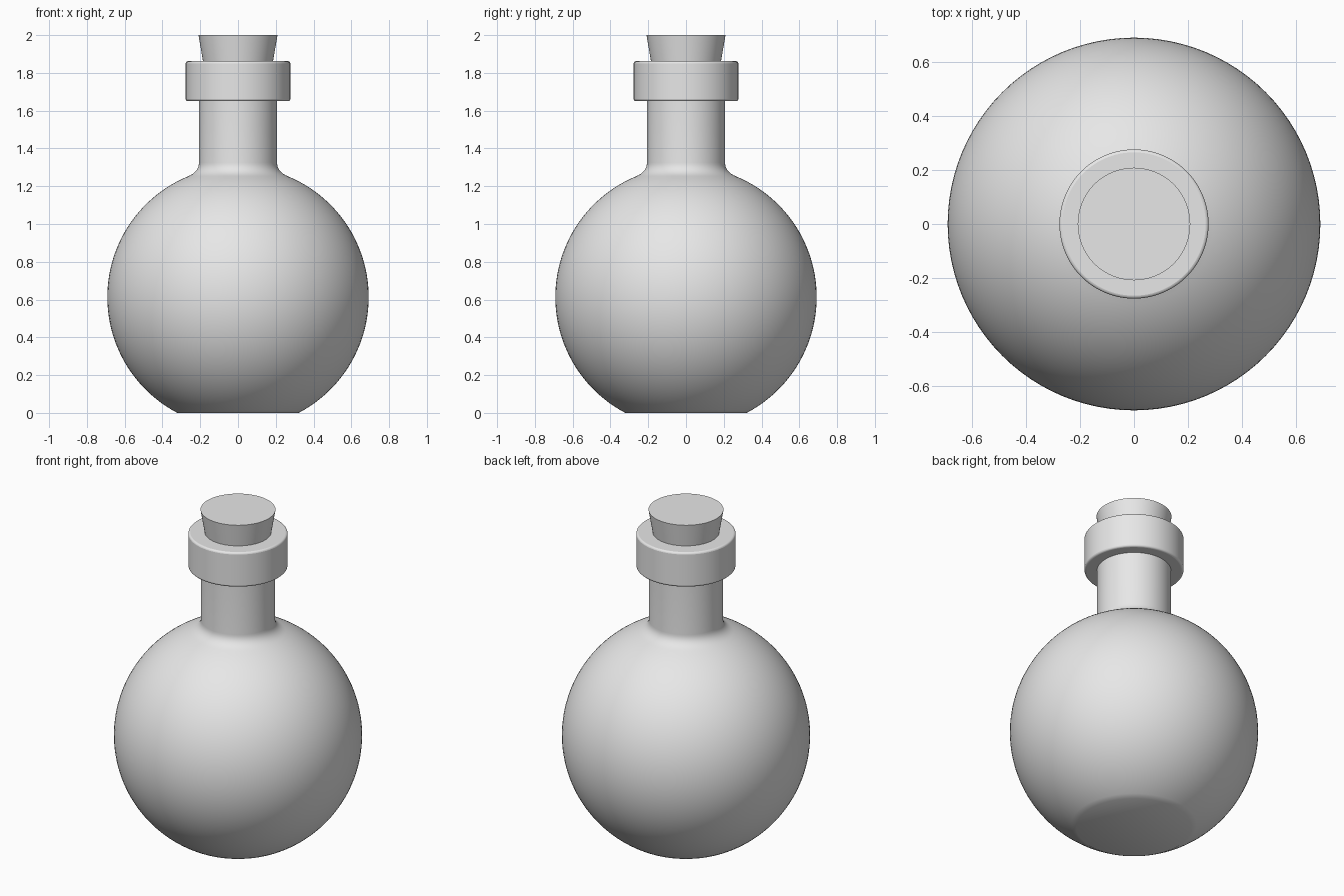
import bpy, bmesh, math

cube = bpy.data.objects.get("Cube")
if cube:
    bpy.data.objects.remove(cube, do_unlink=True)

grey = bpy.data.materials.new("plain_grey")
grey.use_nodes = True
grey.diffuse_color = (0.8, 0.8, 0.8, 1)
grey.node_tree.nodes["Principled BSDF"].inputs["Base Color"].default_value = (0.8, 0.8, 0.8, 1)


def lathe(name, profile, steps=96):
    """Spin a bottom-to-top (radius, height) profile around z."""
    bm = bmesh.new()
    verts = [bm.verts.new((r, 0, z)) for r, z in profile]
    edges = [bm.edges.new(pair) for pair in zip(verts, verts[1:])]
    bmesh.ops.spin(bm, geom=verts + edges, cent=(0, 0, 0), axis=(0, 0, 1),
                   angle=math.tau, steps=steps)
    bmesh.ops.remove_doubles(bm, verts=bm.verts, dist=0.0001)
    bmesh.ops.recalc_face_normals(bm, faces=bm.faces)
    mesh = bpy.data.meshes.new(name)
    bm.to_mesh(mesh)
    bm.free()
    mesh.materials.append(grey)
    obj = bpy.data.objects.new(name, mesh)
    bpy.context.collection.objects.link(obj)
    bpy.ops.object.select_all(action="DESELECT")
    obj.select_set(True)
    bpy.context.view_layer.objects.active = obj
    bpy.ops.object.shade_smooth_by_angle(angle=math.radians(35))
    return obj


# Round flask: flat base, spherical belly, filleted shoulder, straight neck
radius, centre = 0.692, 0.613
neck = 0.207
start = -math.asin(centre / radius)
end = math.acos(0.265 / radius)
count = 48
belly = []
for i in range(count + 1):
    a = start + (end - start) * i / count
    belly.append((radius * math.cos(a), centre + radius * math.sin(a)))

# Shoulder fillet as a quadratic curve from the belly to the neck
r0, z0 = belly[-1]
corner_z = z0 + (r0 - neck) * r0 / (z0 - centre)
fillet = []
for i in range(1, 9):
    t = i / 8
    fillet.append(((1 - t) ** 2 * r0 + (1 - (1 - t) ** 2) * neck,
                   (1 - t) ** 2 * z0 + 2 * t * (1 - t) * corner_z + t * t * 1.325))
lathe("flask_body", [(0, 0)] + belly + fillet + [(neck, 1.7), (0, 1.7)])

# Collar around the mouth with softly rounded rims
collar = lathe("neck_collar", [(0, 1.65), (0.277, 1.65), (0.277, 1.862), (0, 1.862)])
bevel = collar.modifiers.new("rounded_rims", "BEVEL")
bevel.width = 0.011
bevel.segments = 3
bevel.limit_method = "ANGLE"

# Tapered stopper
lathe("stopper", [(0, 1.8), (0.175, 1.8), (0.209, 2), (0, 2)])
